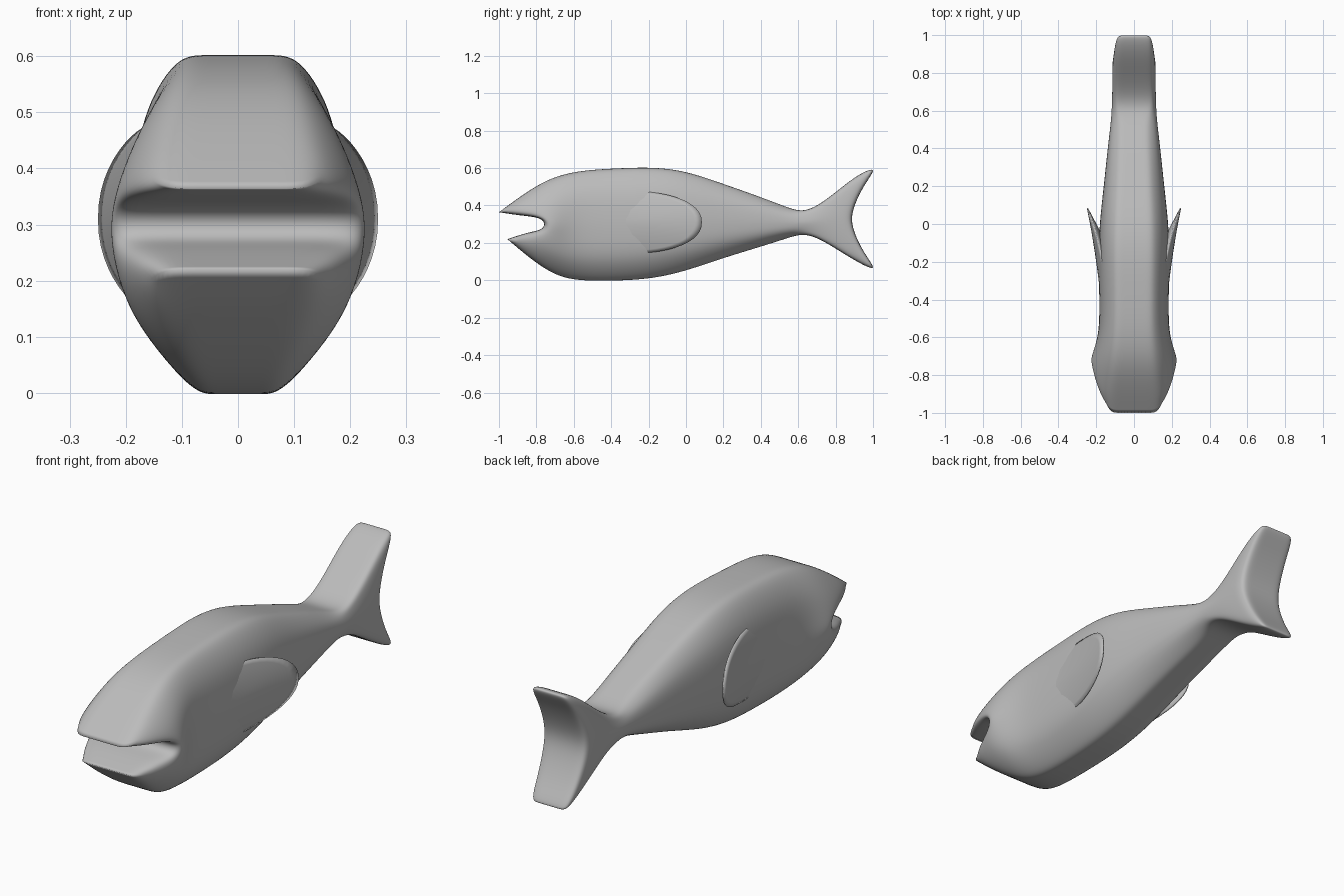
import bpy, bmesh, math

if "Cube" in bpy.data.objects:
    bpy.data.objects.remove(bpy.data.objects["Cube"])

grey = bpy.data.materials.new("plain grey")
grey.diffuse_color = (0.5, 0.5, 0.5, 1)
grey.use_nodes = True
grey.node_tree.nodes["Principled BSDF"].inputs["Base Color"].default_value = grey.diffuse_color


def make_object(name, bm):
    bmesh.ops.recalc_face_normals(bm, faces=bm.faces)
    for f in bm.faces:
        f.smooth = True
    mesh = bpy.data.meshes.new(name)
    bm.to_mesh(mesh)
    bm.free()
    mesh.materials.append(grey)
    obj = bpy.data.objects.new(name, mesh)
    bpy.context.collection.objects.link(obj)
    return obj


# Each station: top (y, z), middle y, bottom (y, z), half width, top and bottom width share
FRACTIONS = (0, 0.18, 0.42, 0.58, 0.82, 1)
INNER = 0.55  # inner columns across the back, belly and end caps


def station(top, mid, bottom, w, flat_top=0.6, flat_bottom=0.43):
    shares = (flat_top, 0.95, 1.02, 1.02, 0.95, flat_bottom)
    ys = (top[0], top[0] * 0.45 + mid * 0.55, mid, mid,
          bottom[0] * 0.45 + mid * 0.55, bottom[0])
    return [(w * s, y, top[1] + (bottom[1] - top[1]) * f)
            for s, y, f in zip(shares, ys, FRACTIONS)]


# Mouth edge: upper lip, palate, throat, lower lip
stations = [[(0.16, -1.0, 0.364), (0.205, -0.88, 0.345), (0.225, -0.755, 0.335),
             (0.225, -0.755, 0.27), (0.205, -0.835, 0.26), (0.17, -0.955, 0.22)]]
# Head
stations.append(station((-0.86, 0.468), -0.71, (-0.82, 0.105), 0.225, 0.62, 0.6))
stations.append(station((-0.72, 0.552), -0.65, (-0.69, 0.02), 0.203))
# Trunk
for y, top, bottom, w in ((-0.56, 0.588, -0.003, 0.18), (-0.38, 0.598, -0.003, 0.18),
                          (-0.18, 0.606, 0.008, 0.185), (0.0, 0.585, 0.05, 0.18),
                          (0.2, 0.515, 0.12, 0.157), (0.4, 0.445, 0.18, 0.137),
                          (0.54, 0.39, 0.225, 0.12)):
    stations.append(station((y, top), y, (y, bottom), w))
# Forked tail
for yt, top, mid, bottom, w in ((0.62, 0.365, 0.62, 0.25, 0.115),
                                (0.7, 0.395, 0.69, 0.23, 0.113),
                                (0.8, 0.47, 0.76, 0.17, 0.113),
                                (0.92, 0.568, 0.82, 0.095, 0.113),
                                (1.03, 0.613, 0.885, 0.042, 0.112)):
    stations.append(station((yt, top), mid, (yt, bottom), w, 0.85, 0.85))

# Body: skin the rings, then close the mouth and the tail end with strips
bm = bmesh.new()
grids = []
for i, pts in enumerate(stations):
    grid = []
    for k, (x, y, z) in enumerate(pts):
        capped = i in (0, len(stations) - 1) or k in (0, 5)
        row = [bm.verts.new((x * s, y, z)) if capped or abs(s) == 1 else None
               for s in (1, INNER, -INNER, -1)]
        grid.append(row)
    grids.append(grid)


def ring_of(grid):
    return (grid[0][::-1] + [grid[k][0] for k in range(1, 5)]
            + grid[5] + [grid[k][3] for k in range(4, 0, -1)])


rings = [ring_of(g) for g in grids]
n = len(rings[0])
for a, b in zip(rings, rings[1:]):
    for i in range(n):
        j = (i + 1) % n
        bm.faces.new((a[i], a[j], b[j], b[i]))
for g in (grids[0], grids[-1]):
    for k in range(5):
        for c in range(3):
            bm.faces.new((g[k][c], g[k + 1][c], g[k + 1][c + 1], g[k][c + 1]))
# Crisp lips
crease = bm.edges.layers.float.new("crease_edge")
for k in (0, 5):
    row = grids[0][k]
    for c in range(3):
        bm.edges.get((row[c], row[c + 1]))[crease] = 1.0
body = make_object("body", bm)
sub = body.modifiers.new("smooth", "SUBSURF")
sub.levels = sub.render_levels = 3


# Side fins: curved wedges that rise out of the flanks
def fin_outer(y, z):
    d = y + 0.2
    return 0.2 + 0.14 * d + 0.12 * d * d - 1.15 * (z - 0.31) ** 2


bm = bmesh.new()
layers = [(s, 0) for s in (0.1, 0.4, 0.7, 0.9, 1)]
layers += [(s, 0.006 + (1 - s) * 0.13) for s in (0.99, 0.85, 0.65, 0.4, 0.1)]
N = 48
rows = []
for s, depth in layers:
    row = []
    for i in range(N):
        a = 2 * math.pi * i / N
        c, d = math.cos(a), math.sin(a)
        y = -0.31 + 0.395 * s * math.copysign(abs(c) ** 0.9, c)
        z = 0.31 + 0.167 * s * math.copysign(abs(d) ** 0.9, d)
        row.append(bm.verts.new((fin_outer(y, z) - depth, y, z)))
    rows.append(row)
for a, b in zip(rows, rows[1:]):
    for i in range(N):
        j = (i + 1) % N
        bm.faces.new((a[i], a[j], b[j], b[i]))
bm.faces.new(rows[0])
bm.faces.new(rows[-1])
fins = make_object("side_fins", bm)
fins.modifiers.new("mirror", "MIRROR")
